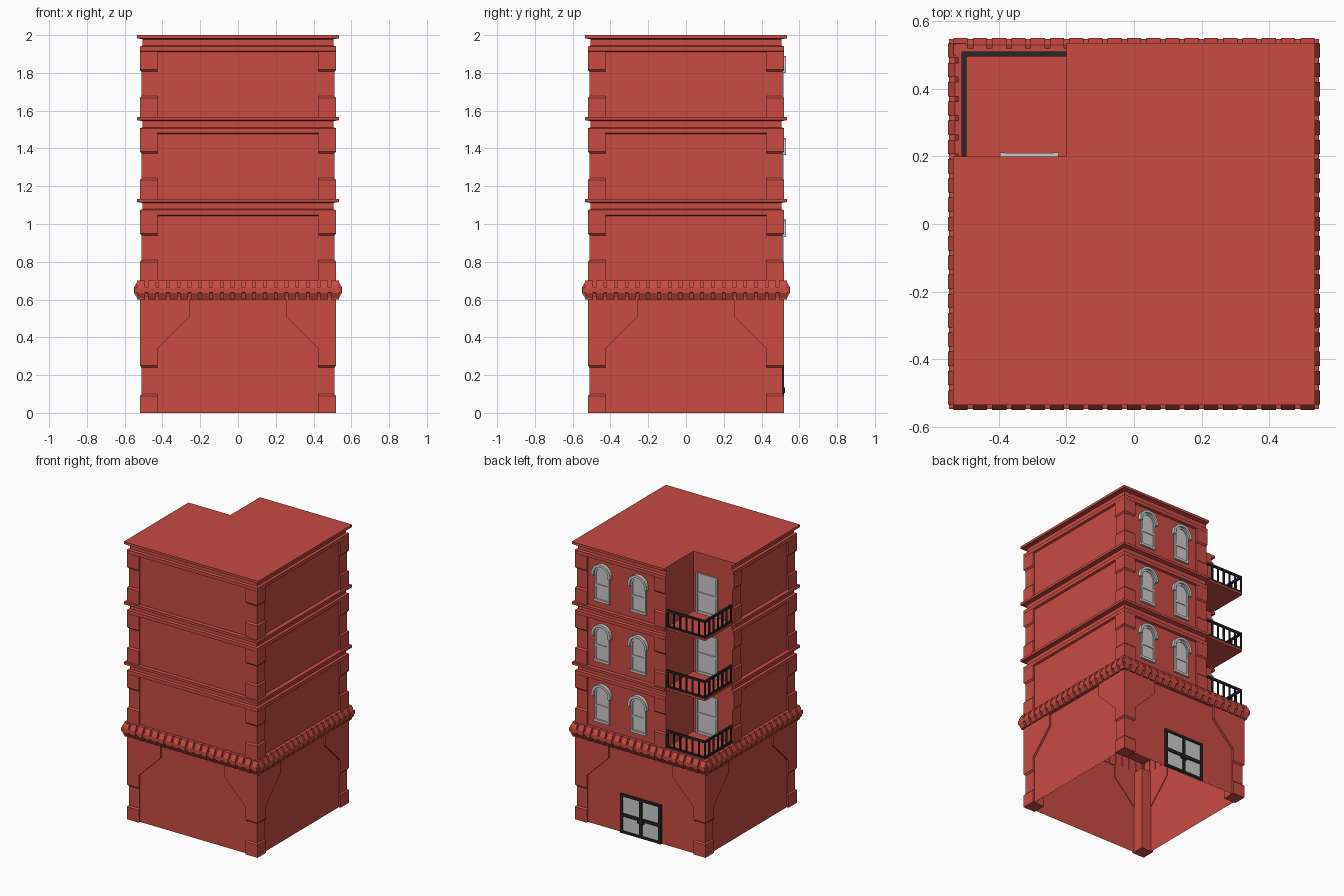
import bpy, bmesh
from math import pi, cos, sin
from mathutils import Matrix, Vector

if "Cube" in bpy.data.objects:
    bpy.data.objects.remove(bpy.data.objects["Cube"])


def material(name, rgb):
    m = bpy.data.materials.new(name)
    m.diffuse_color = (*rgb, 1)
    m.use_nodes = True
    m.node_tree.nodes["Principled BSDF"].inputs["Base Color"].default_value = m.diffuse_color
    return m


RED = material("red_brick", (0.58, 0.07, 0.055))
DARK = material("dark_iron", (0.02, 0.02, 0.02))


def loft(bm, rings, bottom=True, top=True, mat=Matrix.Identity(3)):
    """Bridge closed rings of equal length, optionally capping the ends."""
    vs = [[bm.verts.new(mat @ Vector(p)) for p in r] for r in rings]
    n = len(vs[0])
    for a, b in zip(vs, vs[1:]):
        for i in range(n):
            bm.faces.new((a[i], a[(i + 1) % n], b[(i + 1) % n], b[i]))
    if bottom:
        bm.faces.new(vs[0][::-1])
    if top:
        bm.faces.new(vs[-1])


def rect(x0, x1, y0, y1, z):
    return [(x0, y0, z), (x1, y0, z), (x1, y1, z), (x0, y1, z)]


def box(bm, x0, x1, y0, y1, z0, z1):
    loft(bm, [rect(x0, x1, y0, y1, z0), rect(x0, x1, y0, y1, z1)])


def plate(bm, pts, y0, y1, mat=Matrix.Identity(3)):
    """Extrude an (x, z) outline along y."""
    loft(bm, [[(x, y, z) for x, z in pts] for y in (y0, y1)], mat=mat)


def finish(bm, name, mat=None):
    bmesh.ops.recalc_face_normals(bm, faces=bm.faces)
    me = bpy.data.meshes.new(name)
    bm.to_mesh(me)
    bm.free()
    ob = bpy.data.objects.new(name, me)
    bpy.context.collection.objects.link(ob)
    if mat:
        me.materials.append(mat)
    return ob


WALL, PIL = 0.505, 0.52            # wall plane, pilaster plane
BASE, STEP = 0.70, 1.3 / 3         # top of the ground floor, storey height
FLOORS = [BASE + STEP * k for k in range(3)]
SIDES = [Matrix.Rotation(i * pi / 2, 3, 'Z') for i in range(4)]

# Ground floor shell, open underneath
bm = bmesh.new()
loft(bm, [rect(-h, h, -h, h, z) for h, z in ((WALL, 0), (WALL, BASE))], bottom=False)
finish(bm, "ground_floor_walls", RED)


# Upper storeys with moulded cornices, notched at the back left corner
def notched(h, z):
    return [(x, y, z) for x, y in
            ((-.2, h), (-.2, .2), (-h, .2), (-h, -h), (h, -h), (h, h))]


profile = [(WALL, BASE)]
for z0 in FLOORS:
    t = z0 + STEP
    profile += [(WALL, t - .09), (PIL, t - .085), (PIL, t - .06), (WALL, t - .055),
                (WALL, t - .022), (.535, t - .017), (.535, t)]
    if z0 != FLOORS[-1]:
        profile.append((WALL, t))
bm = bmesh.new()
loft(bm, [notched(h, z) for h, z in profile], bottom=False)
finish(bm, "upper_storeys", RED)


# Corner pilasters, slimmer in the middle
def pilaster_rings(z0, za, zb, z1):
    return [(PIL, z0), (PIL, za), (.511, za + .01), (.511, zb - .01), (PIL, zb), (PIL, z1)]


bm = bmesh.new()
for m in SIDES:
    loft(bm, [rect(.425, h, .425, h, z) for h, z in pilaster_rings(0, .09, .25, .61)], mat=m)
for z0 in FLOORS:
    rings = pilaster_rings(z0, z0 + .10, z0 + .25, z0 + STEP - .086)
    for i in (0, 2, 3):
        loft(bm, [rect(.425, h, .425, h, z) for h, z in rings], mat=SIDES[i])
    # strips beside the notch
    loft(bm, [rect(-.199, -.11, .45, h, z) for h, z in rings])
    loft(bm, [rect(-h, -.45, .11, .199, z) for h, z in rings])
finish(bm, "pilasters", RED)

# Sloped brackets under the belt
bm = bmesh.new()
for m in SIDES:
    for s in (-1, 1):
        plate(bm, [(s * .425, .34), (s * .255, .51), (s * .255, .61), (s * .425, .61)],
              .50, PIL, m)
finish(bm, "corner_brackets", RED)

# Belt course and its dentils
bm = bmesh.new()
loft(bm, [rect(-h, h, -h, h, z) for h, z in
          ((WALL, .60), (.517, .602), (.528, .635), (.547, .637),
           (.547, .663), (.53, .665), (.52, .70), (.50, .70))], bottom=False)
finish(bm, "belt_course", RED)
bm = bmesh.new()
tooth = [(.50, .60), (.53, .60), (.55, .635), (.55, .665), (.53, .70), (.50, .70)]
for m in SIDES:
    for i in range(19):
        x = (i - 9) * .057
        loft(bm, [[(x + d, y, z) for y, z in tooth] for d in (-.021, .021)], mat=m)
finish(bm, "belt_dentils", RED)


# Arched sash windows on the back
def arch(cx, r, z_low, z_spring, n=12):
    c = [(cx + r * cos(pi * i / n), z_spring + r * sin(pi * i / n)) for i in range(n + 1)]
    return [(cx + r, z_low)] + c + [(cx - r, z_low)]


for f, z0 in enumerate(FLOORS):
    low, spring = z0 + .055, z0 + .247
    for w, cx in enumerate((.02, .31)):
        bm = bmesh.new()
        plate(bm, arch(cx, .055, low, spring), .50, .509)
        plate(bm, arch(cx, .058, low, spring) + arch(cx, .046, low, spring)[::-1], .50, .516)
        plate(bm, arch(cx, .076, spring - .015, spring) +
              arch(cx, .058, spring - .015, spring)[::-1], .50, .53)
        box(bm, cx - .062, cx + .062, .50, .52, low - .008, low + .010)
        box(bm, cx - .05, cx + .05, .50, .514, low + .10, low + .115)
        finish(bm, f"arched_window_{f}_{w}")

    # Balcony door in the notch
    bm = bmesh.new()
    cx, zt = -.31, z0 + .29
    box(bm, cx - .083, cx + .083, .195, .204, z0, zt)
    for s in (-1, 1):
        box(bm, cx + s * .079 - .007, cx + s * .079 + .007, .195, .212, z0, zt)
    for a, b in ((z0, z0 + .02), (z0 + .14, z0 + .155), (zt - .014, zt)):
        box(bm, cx - .08, cx + .08, .195, .21, a, b)
    finish(bm, f"balcony_door_{f}")

    # Balcony slab
    bm = bmesh.new()
    box(bm, -.51, -.2, .2, .51, z0 - .012, z0 + .003)
    finish(bm, f"balcony_floor_{f}", RED)

    # Balcony railing along the two open sides
    bm = bmesh.new()
    for a, b in ((z0 + .004, z0 + .016), (z0 + .115, z0 + .13)):
        box(bm, -.51, -.2, .496, .51, a, b)
        box(bm, -.51, -.496, .2, .496, a, b)
    for i in range(7):
        p = .207 + i * .0495
        box(bm, -p - .005, -p + .005, .498, .508, z0 + .01, z0 + .12)
        if i < 6:
            box(bm, -.508, -.498, p - .005, p + .005, z0 + .01, z0 + .12)
    finish(bm, f"balcony_railing_{f}", DARK)

# Entrance double door at the back
bm = bmesh.new()
box(bm, -.155, .155, .50, .51, 0, .275)
finish(bm, "entrance_door_panels")
bm = bmesh.new()
for x in (-.152, 0, .152):
    box(bm, x - .009, x + .009, .50, .52, 0, .28)
for a, b in ((0, .016), (.12, .142), (.264, .28)):
    box(bm, -.155, .155, .50, .519, a, b)
box(bm, -.025, .025, .50, .524, .105, .135)
finish(bm, "entrance_door_frame", DARK)
